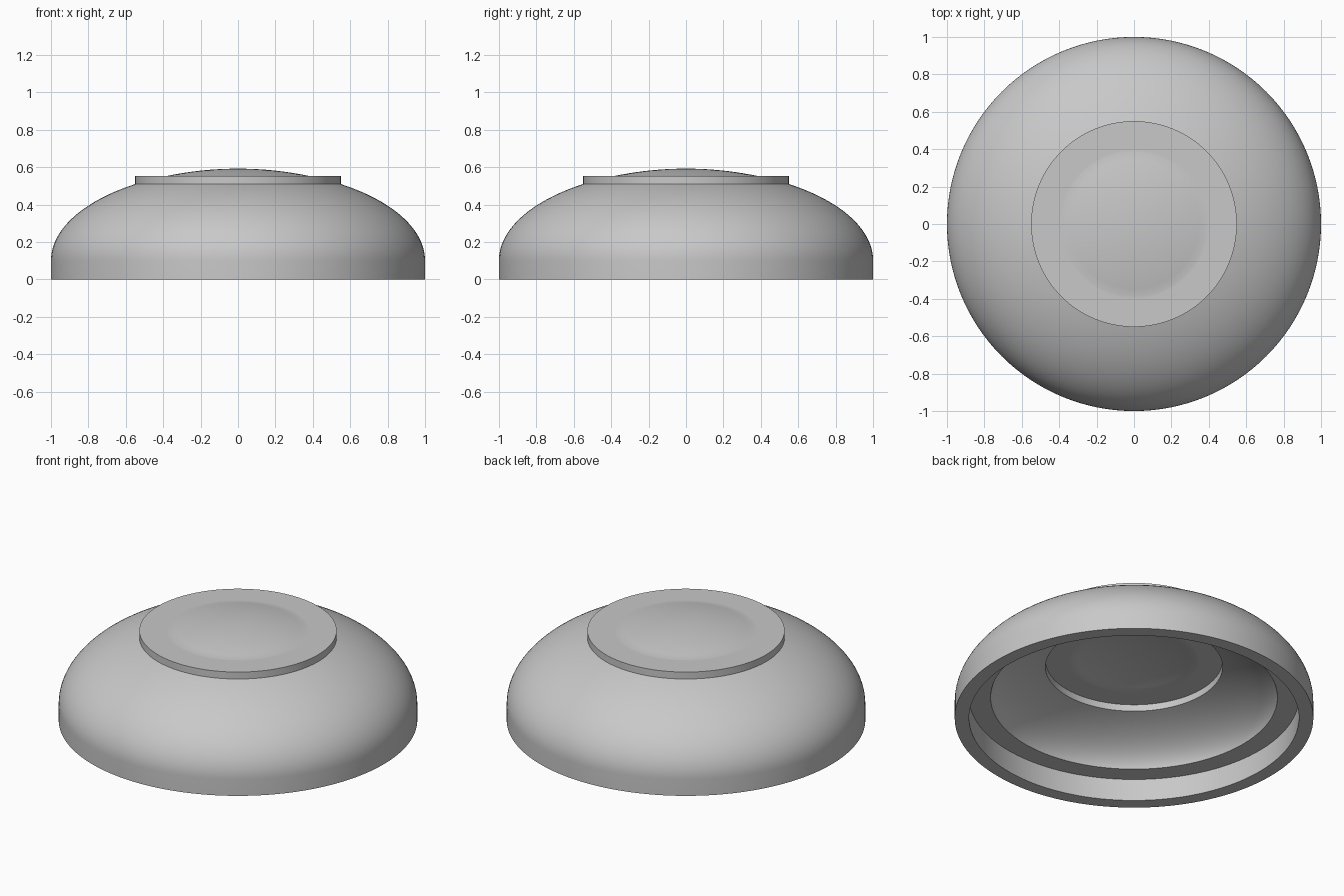
import bpy, bmesh, math

cube = bpy.data.objects.get("Cube")
if cube:
    bpy.data.objects.remove(cube, do_unlink=True)

SEGMENTS = 128


def make_material(name, colour):
    mat = bpy.data.materials.new(name)
    mat.use_nodes = True
    mat.diffuse_color = colour
    mat.node_tree.nodes["Principled BSDF"].inputs["Base Color"].default_value = colour
    return mat


def dome_arc(radius, height, base_z, r_start, r_end, steps):
    """Elliptical curve running from r_start to r_end."""
    a0, a1 = math.acos(r_start / radius), math.acos(r_end / radius)
    angles = [a0 + (a1 - a0) * i / steps for i in range(steps + 1)]
    return [(radius * math.cos(a), base_z + height * math.sin(a)) for a in angles]


def cap_arc(radius, base_z, rise, steps=10):
    """Shallow spherical cap running from its edge to the axis."""
    ball = (radius ** 2 + rise ** 2) / (2 * rise)
    spread = math.asin(radius / ball)
    angles = [spread * (1 - i / steps) for i in range(steps + 1)]
    return [(ball * math.sin(a), base_z + rise - ball * (1 - math.cos(a))) for a in angles]


def lathe(name, profile, material):
    bm = bmesh.new()
    verts = [bm.verts.new((r, 0, z)) for r, z in profile]
    edges = [bm.edges.new(pair) for pair in zip(verts, verts[1:])]
    bmesh.ops.spin(bm, geom=verts + edges, cent=(0, 0, 0), axis=(0, 0, 1),
                   angle=math.tau, steps=SEGMENTS)
    bmesh.ops.remove_doubles(bm, verts=bm.verts, dist=0.0001)
    bmesh.ops.recalc_face_normals(bm, faces=bm.faces)
    mesh = bpy.data.meshes.new(name)
    bm.to_mesh(mesh)
    bm.free()
    obj = bpy.data.objects.new(name, mesh)
    bpy.context.collection.objects.link(obj)
    mesh.materials.append(material)
    bpy.ops.object.select_all(action='DESELECT')
    obj.select_set(True)
    bpy.context.view_layer.objects.active = obj
    bpy.ops.object.shade_smooth_by_angle(angle=math.radians(30))
    return obj


grey = make_material("plain_grey", (0.58, 0.58, 0.58, 1))

# Outside: straight rim, rounded dome, raised plate and shallow cap
outside = [(1, 0)] + dome_arc(1, 0.49, 0.1, 1, 0.55, 28)
outside += [(0.55, 0.552), (0.4, 0.552)] + cap_arc(0.385, 0.552, 0.04)

# Inside: rim wall, ledge, hollow dome, round recess and shallow cap
inside = [(0.92, 0), (0.92, 0.135)]
inside += dome_arc(0.805, 0.29, 0.1, 0.8, 0.494, 22)
inside += [(0.494, 0.37), (0.365, 0.37)] + cap_arc(0.35, 0.37, 0.035)

# Closed thick shell made by turning both outlines together
lathe("domed_shell", outside[::-1] + inside, grey)
